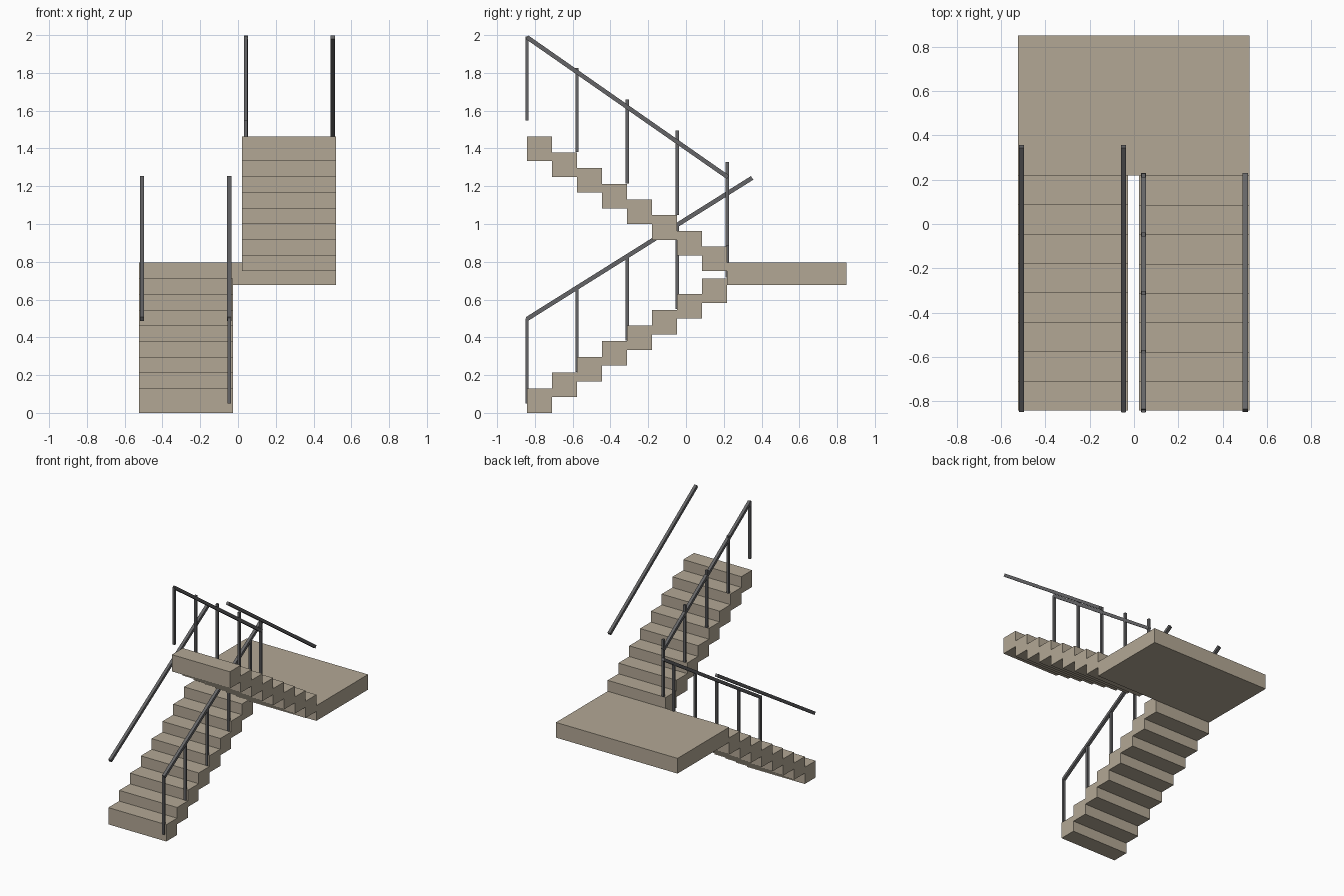
import bpy, bmesh, math
from mathutils import Vector, Matrix

if "Cube" in bpy.data.objects:
    bpy.data.objects.remove(bpy.data.objects["Cube"])


def material(name, rgb):
    m = bpy.data.materials.new(name)
    m.diffuse_color = (*rgb, 1)
    m.use_nodes = True
    m.node_tree.nodes["Principled BSDF"].inputs["Base Color"].default_value = m.diffuse_color
    return m


STONE = material("warm stone", (0.45, 0.39, 0.30))
METAL = material("dark metal", (0.13, 0.13, 0.135))


def finish(name, bm, mat):
    bmesh.ops.recalc_face_normals(bm, faces=bm.faces)
    me = bpy.data.meshes.new(name)
    bm.to_mesh(me)
    bm.free()
    me.materials.append(mat)
    bpy.context.collection.objects.link(bpy.data.objects.new(name, me))


def add_box(bm, lo, hi):
    lo, hi = Vector(lo), Vector(hi)
    bmesh.ops.create_cube(bm, size=1, matrix=Matrix.Translation((lo + hi) / 2)
                          @ Matrix.Diagonal((*(hi - lo), 1)))


def box(name, lo, hi, mat):
    bm = bmesh.new()
    add_box(bm, lo, hi)
    finish(name, bm, mat)


# Shared stair measurements
Y0, RUN, RISE, THICK, N = -0.842, 0.1325, 0.0832, 0.13, 8
Y1 = Y0 + RUN * N


def flight(name, x0, x1, z_first, direction):
    """Stepped blocks; direction +1 climbs to the back, -1 to the front."""
    bm = bmesh.new()
    for i in range(N):
        y = Y0 + RUN * i if direction > 0 else Y1 - RUN * (i + 1)
        z = z_first + RISE * i
        add_box(bm, (x0, y, z), (x1, y + RUN, z + THICK))
    finish(name, bm, STONE)


def rail(name, x, start, end, w=0.023):
    """Square bar sloping in the y-z plane."""
    a, b = Vector((x, *start)), Vector((x, *end))
    d = b - a
    bm = bmesh.new()
    bmesh.ops.create_cube(bm, size=1, matrix=Matrix.Translation((a + b) / 2)
                          @ Matrix.Rotation(math.atan2(d.z, d.y), 4, 'X')
                          @ Matrix.Diagonal((w, d.length, w, 1)))
    finish(name, bm, METAL)


def posts(name, x, z_front, height, step, r=0.009):
    """Five uprights, one every second tread."""
    for i in range(5):
        y, z = Y0 + 2 * RUN * i, z_front + step * i
        box(f"{name}_{i + 1}", (x - r, y - r, z), (x + r, y + r, z + height), METAL)


# Flights and landing
flight("lower_flight", -0.523, -0.026, 0.0, 1)
flight("upper_flight", 0.022, 0.52, 0.75, -1)
box("landing", (-0.523, Y1, 0.677), (0.52, 0.851, 0.795), STONE)

# Handrails on both sides of each flight
for side, x in (("outer", -0.508), ("inner", -0.047)):
    rail(f"lower_{side}_rail", x, (Y0, 0.497), (0.35, 1.244))
for side, x in (("inner", 0.042), ("outer", 0.502)):
    rail(f"upper_{side}_rail", x, (Y0, 1.989), (Y1 + 0.005, 1.247))

# Uprights on the inner sides only
posts("lower_post", -0.047, 0.05, 0.45, 2 * RISE)
posts("upper_post", 0.042, 1.548, 0.445, -2 * RISE)
